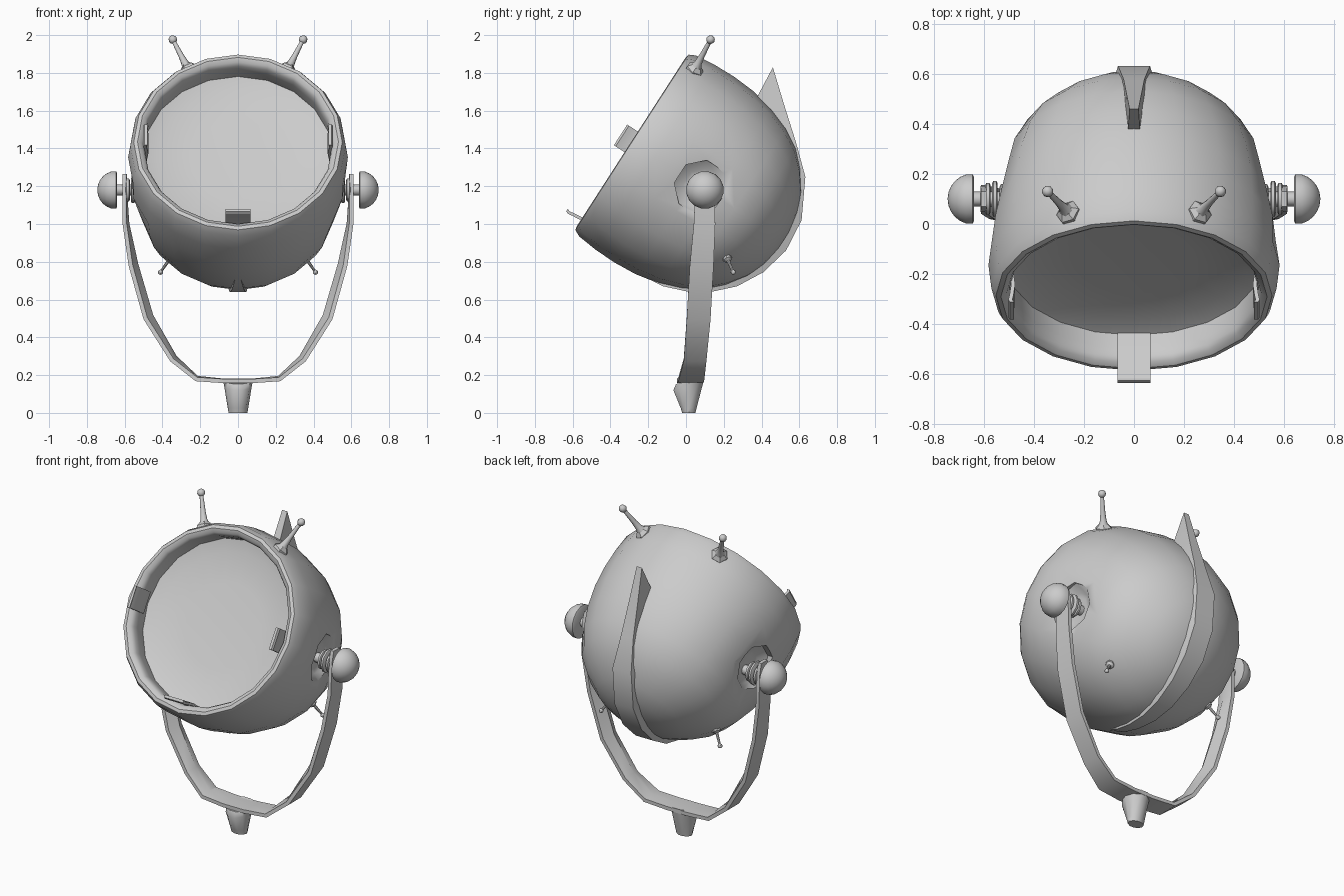
import bpy, bmesh
from math import pi, cos, sin, exp
from mathutils import Vector

cube = bpy.data.objects.get("Cube")
if cube:
    bpy.data.objects.remove(cube, do_unlink=True)

GREY = (0.6, 0.6, 0.6, 1)
metal = bpy.data.materials.new("plain_grey")
metal.use_nodes = True
metal.diffuse_color = GREY
metal.node_tree.nodes["Principled BSDF"].inputs["Base Color"].default_value = GREY

# Tilted frame of the lamp head: rim centre, up along the rim, back along the axis
X = Vector((1, 0, 0))
CENTRE = Vector((0, -0.29, 1.435))
UP = Vector((0, 0.542, 0.84)).normalized()
BACK = Vector((0, 0.84, -0.542)).normalized()
PIVOT = Vector((0, 0.1, 1.18))


def shade(ob, angle=40):
    bpy.ops.object.select_all(action='DESELECT')
    bpy.context.view_layer.objects.active = ob
    ob.select_set(True)
    bpy.ops.object.shade_smooth_by_angle(angle=angle * pi / 180)


def loft(name, rings, angle=40):
    """Skin a list of equal rings; a ring of one point makes a pole."""
    bm = bmesh.new()
    rows = [[bm.verts.new(p) for p in ring] for ring in rings]
    for a, b in zip(rows, rows[1:]):
        n = max(len(a), len(b))
        for i in range(n):
            j = (i + 1) % n
            quad = [a[i % len(a)], a[j % len(a)], b[j % len(b)], b[i % len(b)]]
            bm.faces.new(list(dict.fromkeys(quad)))
    for row in (rows[0], rows[-1]):
        if len(row) > 2:
            bm.faces.new(row)
    bmesh.ops.recalc_face_normals(bm, faces=bm.faces)
    mesh = bpy.data.meshes.new(name)
    bm.to_mesh(mesh)
    bm.free()
    mesh.materials.append(metal)
    ob = bpy.data.objects.new(name, mesh)
    bpy.context.collection.objects.link(ob)
    shade(ob, angle)
    return ob


def lathe(name, profile, origin, axis, sides, ref=X, turn=0.0, angle=40):
    """Spin (distance, radius) pairs around an axis."""
    axis = Vector(axis).normalized()
    u = axis.cross(ref).normalized()
    v = axis.cross(u)
    rings = []
    for d, r in profile:
        c = Vector(origin) + axis * d
        steps = range(sides if r else 1)
        rings.append([c + r * (u * cos(2 * pi * k / sides + turn)
                               + v * sin(2 * pi * k / sides + turn)) for k in steps])
    return loft(name, rings, angle)


def ball(centre, r, n=6):
    return [(centre - r * cos(pi * k / n), r * sin(pi * k / n)) for k in range(1, n)] + [(centre + r, 0)]


# Lamp housing with rolled rim and recessed, slightly dished lens
housing = lathe("lamp_housing", [
    (0.18, 0), (0.177, 0.25), (0.165, 0.43), (0.14, 0.502), (0.07, 0.497), (0.035, 0.499),
    (0.012, 0.51), (0, 0.532), (0.004, 0.552), (0.04, 0.57), (0.15, 0.582), (0.27, 0.585),
    (0.4, 0.576), (0.53, 0.55), (0.65, 0.508), (0.75, 0.45), (0.83, 0.372), (0.9, 0.273),
    (0.94, 0.18), (0.96, 0.09), (0.965, 0)], CENTRE, BACK, 20)

# Press the sides in around the pivots
for v in housing.data.vertices:
    d = (Vector((0, v.co.y, v.co.z)) - PIVOT).length
    v.co.x *= 1 - 0.07 * exp(-(d / 0.21) ** 4)

# Octagonal pivot recesses cut into both sides
for s in (1, -1):
    cutter = lathe("recess_cutter", [(0.475, 0.07), (0.48, 0.1), (0.52, 0.148), (0.7, 0.148)],
                   PIVOT + Vector((0, -0.016, 0.012)), X * s, 8, UP, pi / 8)
    cutter.hide_render = True
    mod = housing.modifiers.new("recess", 'BOOLEAN')
    mod.operation = 'DIFFERENCE'
    mod.solver = 'EXACT'
    mod.object = cutter
    bpy.context.view_layer.objects.active = housing
    bpy.ops.object.modifier_apply(modifier=mod.name)
    bpy.data.objects.remove(cutter, do_unlink=True)
shade(housing, 60)

# Lens clips at the bottom and both sides of the rim
CLIP = [(0.14, 0.485), (0.02, 0.475), (-0.05, 0.482), (-0.075, 0.486), (-0.09, 0.48)]
for label, out, reach in (("bottom", -UP, 1), ("left", X, 0.75), ("right", -X, 0.75)):
    side = BACK.cross(out)
    rings = []
    for d, r in CLIP:
        c = CENTRE + BACK * d * reach
        rings.append([c + out * (r + t) + side * w for t, w in
                      ((0, -0.065), (0, 0.065), (0.016, 0.065), (0.016, -0.065))])
    loft(label + "_lens_clip", rings, 20)

# Back fin: (outer y, z), (inner y, z), outer and inner half width
FIN = [((0.46, 1.83), (0.37, 1.66), 0.018, 0.024), ((0.52, 1.63), (0.44, 1.55), 0.03, 0.036),
       ((0.58, 1.44), (0.52, 1.4), 0.042, 0.055), ((0.632, 1.25), (0.58, 1.23), 0.064, 0.08),
       ((0.612, 1.02), (0.56, 1.04), 0.065, 0.085), ((0.53, 0.86), (0.49, 0.91), 0.065, 0.085),
       ((0.41, 0.745), (0.37, 0.8), 0.06, 0.08), ((0.27, 0.67), (0.25, 0.73), 0.053, 0.07),
       ((0.13, 0.64), (0.13, 0.7), 0.045, 0.055), ((0, 0.644), (0, 0.7), 0.036, 0.045),
       ((-0.12, 0.67), (-0.11, 0.72), 0.026, 0.03), ((-0.19, 0.705), (-0.18, 0.76), 0.016, 0.018)]
loft("back_fin", [[Vector((-a, *o)), Vector((a, *o)), Vector((b, *i)), Vector((-b, *i))]
                  for o, i, a, b in FIN], 35)

# Yoke strap: x, centre y, z, half width, inner bulge; mirrored into a U
HALF = [(0.6, 0.1, 1.265, 0.03, 0.002), (0.602, 0.1, 1.2, 0.05, 0.002), (0.6, 0.098, 1.0, 0.057, 0.014),
        (0.568, 0.083, 0.78, 0.063, 0.03), (0.49, 0.067, 0.5, 0.063, 0.034),
        (0.35, 0.048, 0.28, 0.06, 0.022), (0.22, 0.028, 0.178, 0.068, 0.008),
        (0.07, 0.022, 0.168, 0.07, 0.002)]
path = HALF + [(-x, *rest) for x, *rest in reversed(HALF)]
rings = []
for k, (x, y, z, w, bulge) in enumerate(path):
    a, b = path[max(k - 1, 0)], path[min(k + 1, len(path) - 1)]
    n = Vector((a[2] - b[2], 0, b[0] - a[0])).normalized()
    c = Vector((x, y, z))
    rings.append([c + n * i + Vector((0, w * j, 0)) for i, j in
                  ((0.011, 1), (0.011, -1), (-0.011, -1), (-0.011 - bulge, 0), (-0.011, 1))])
loft("yoke", rings, 35)

# Tapered foot under the yoke, with a sloping top
rings = []
for z, y, rx, ry, slope in ((0, 0.015, 0.05, 0.037, 0), (0.025, 0.014, 0.054, 0.044, 0),
                            (0.14, 0.012, 0.073, 0.083, 0.25), (0.168, 0.02, 0.078, 0.076, 0.2)):
    rings.append([Vector((rx * cos(t), y + ry * sin(t), z + slope * ry * sin(t)))
                  for t in (2 * pi * k / 10 for k in range(10))])
loft("foot", rings)

# Pivot shafts, washers, knobs, and the small studs, on both sides
for label, s in (("left", 1), ("right", -1)):
    lathe(label + "_pivot_shaft", [(0.45, 0.03), (0.66, 0.03)], PIVOT, X * s, 10, UP)
    for d, r in ((0.515, 0.06), (0.545, 0.072), (0.573, 0.064)):
        lathe(label + "_washer", [(d, r - 0.01), (d + 0.005, r), (d + 0.017, r), (d + 0.022, r - 0.01)],
              PIVOT, X * s, 10, UP)
    lathe(label + "_knob", [(0.64, 0), (0.64, 0.09), (0.645, 0.1)] +
          [(0.645 + 0.1 * sin(pi * k / 12), 0.103 * cos(pi * k / 12)) for k in range(1, 6)] +
          [(0.745, 0)], PIVOT, X * s, 16, UP)

    # Upper antenna with flared hexagonal base and ball tip
    base, tip = Vector((0.262 * s, 0.045, 1.815)), Vector((0.345 * s, 0.13, 1.976))
    length = (tip - base).length
    lathe(label + "_antenna", [(0.015, 0.032), (0.045, 0.02), (0.09, 0.015), (length - 0.02, 0.011)]
          + ball(length, 0.023), base, tip - base, 10)
    mid = CENTRE + BACK * 0.077
    lathe(label + "_antenna_base", [(-0.02, 0.05), (0.008, 0.05), (0.028, 0.028)],
          base, base - mid, 6, BACK)

    # Lower peg with round base and ball tip
    base, tip = Vector((0.355 * s, 0.215, 0.825)), Vector((0.41 * s, 0.25, 0.745))
    length = (tip - base).length
    lathe(label + "_lower_peg", [(-0.03, 0.02), (0, 0.028), (0.018, 0.024), (0.028, 0.009),
                                 (length - 0.014, 0.007)] + ball(length, 0.014), base, tip - base, 8)
